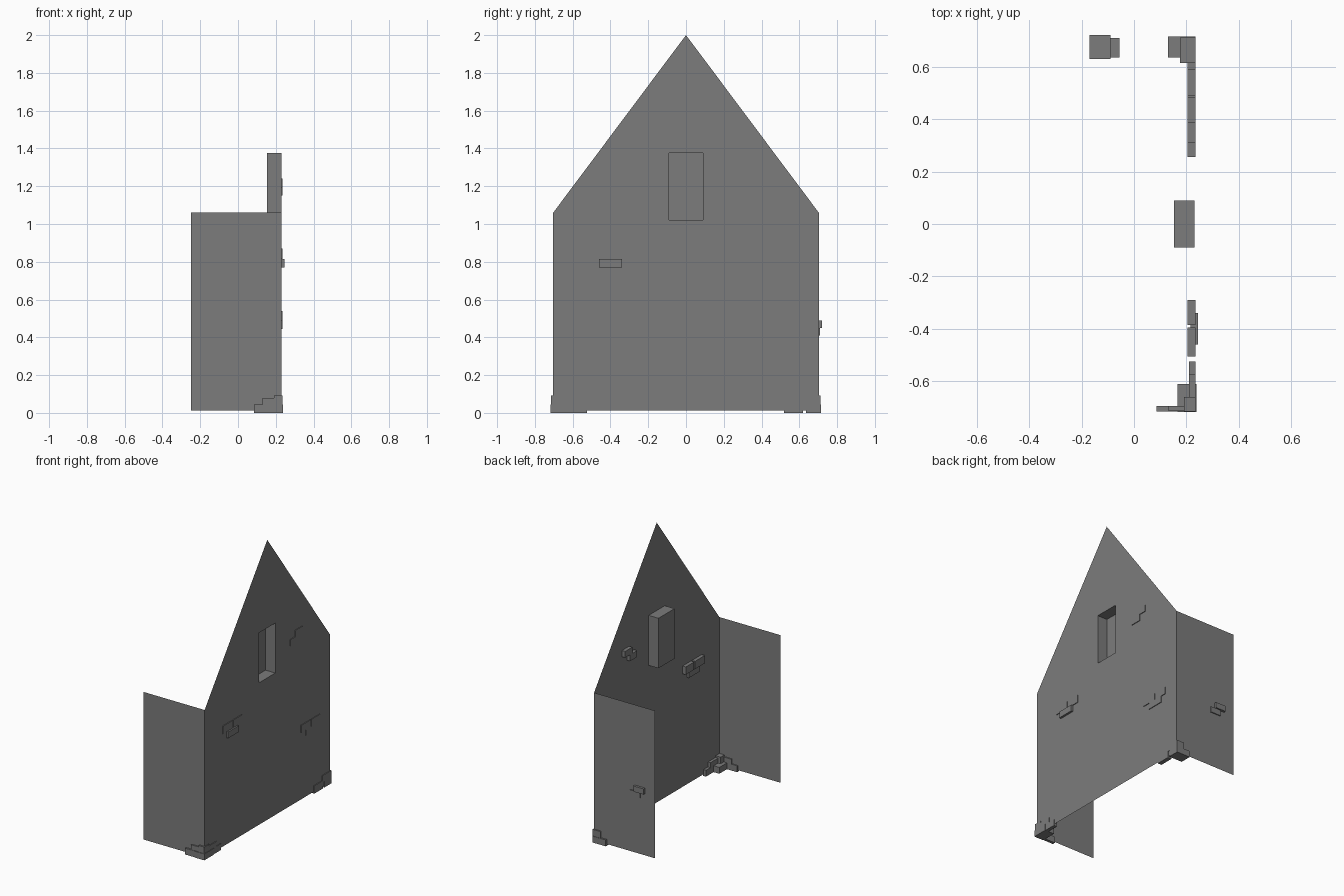
import bpy

if "Cube" in bpy.data.objects:
    bpy.data.objects.remove(bpy.data.objects["Cube"], do_unlink=True)

GREY = (0.2, 0.2, 0.2, 1)
stone = bpy.data.materials.new("stone_grey")
stone.use_nodes = True
stone.diffuse_color = GREY
stone.node_tree.nodes["Principled BSDF"].inputs["Base Color"].default_value = GREY


def add_faces(name, faces):
    """Make an object from polygons, welding the corners they share."""
    verts = list(dict.fromkeys(p for f in faces for p in f))
    mesh = bpy.data.meshes.new(name)
    mesh.from_pydata(verts, [], [[verts.index(p) for p in f] for f in faces])
    mesh.materials.append(stone)
    obj = bpy.data.objects.new(name, mesh)
    bpy.context.collection.objects.link(obj)
    return obj


def add_brick(name, xs, ys, zs):
    (a, b), (c, d), (e, f) = xs, ys, zs
    low = [(a, c, e), (b, c, e), (b, d, e), (a, d, e)]
    high = [(x, y, f) for x, y, _ in low]
    sides = [(low[i], low[(i + 1) % 4], high[(i + 1) % 4], high[i]) for i in range(4)]
    return add_faces(name, [low[::-1], high] + sides)


# Main dimensions
X, BACK, W = 0.23, -0.25, 0.703
BASE, EAVE, APEX = 0.012, 1.06, 2.0
HW, SILL, HEAD, DEEP = 0.09, 1.02, 1.375, 0.153
RAKE = APEX - (APEX - EAVE) * HW / W


def g(y, z, x=X):
    return (x, y, z)


# Gable wall, left open around the window
left = [g(HW, BASE), g(W, BASE), g(W, EAVE), g(HW, RAKE), g(HW, HEAD), g(HW, SILL)]
right = [g(-y, z) for _, y, z in left][::-1]
below = [g(-HW, BASE), g(HW, BASE), g(HW, SILL), g(-HW, SILL)]
above = [g(-HW, HEAD), g(HW, HEAD), g(HW, RAKE), g(0, APEX), g(-HW, RAKE)]
add_faces("gable_wall", [left, right, below, above])

# Blind window recess
rim = [(-HW, SILL), (HW, SILL), (HW, HEAD), (-HW, HEAD)]
reveals = []
for i in range(4):
    p, q = rim[i], rim[(i + 1) % 4]
    reveals.append([g(*p), g(*q), g(*q, DEEP), g(*p, DEEP)])
add_faces("window_recess", reveals + [[g(*p, DEEP) for p in rim]])

# Side walls
add_faces("front_wall", [[(BACK, -W, BASE), (X, -W, BASE), (X, -W, EAVE), (BACK, -W, EAVE)]])
add_faces("back_wall", [[(X, W, BASE), (BACK, W, BASE), (BACK, W, EAVE), (X, W, EAVE)]])

# Exposed bricks on the gable
FLUSH = (0.205, 0.235)
for ys, zs, xs in [
    ((-0.505, -0.395), (0.815, 0.87), FLUSH),
    ((-0.385, -0.29), (0.815, 0.87), FLUSH),
    ((-0.46, -0.34), (0.77, 0.815), (0.215, 0.245)),
    ((0.375, 0.485), (0.49, 0.54), FLUSH),
    ((0.49, 0.59), (0.49, 0.54), FLUSH),
    ((0.43, 0.55), (0.445, 0.49), FLUSH),
    ((0.31, 0.39), (1.195, 1.24), FLUSH),
    ((0.255, 0.335), (1.15, 1.195), FLUSH),
]:
    add_brick("gable_brick", xs, ys, zs)

# Exposed bricks on the back wall
add_brick("back_brick", (-0.17, -0.09), (0.63, 0.72), (0.45, 0.49))
add_brick("back_brick", (-0.135, -0.055), (0.635, 0.71), (0.41, 0.45))

# Front corner footing
LOW, HIGH = (0, 0.045), (0.045, 0.092)
add_brick("front_footing", (0.165, 0.238), (-0.718, -0.61), LOW)
add_brick("front_footing", (0.085, 0.165), (-0.715, -0.695), LOW)
add_brick("front_footing", (0.21, 0.235), (-0.61, -0.525), LOW)
add_brick("front_footing", (0.13, 0.19), (-0.712, -0.695), (0.045, 0.08))
add_brick("front_footing", (0.19, 0.235), (-0.715, -0.66), HIGH)
add_brick("front_footing", (0.21, 0.235), (-0.66, -0.575), (0.045, 0.08))

# Back corner footing
add_brick("back_footing", (0.13, 0.235), (0.635, 0.715), LOW)
add_brick("back_footing", (0.205, 0.235), (0.52, 0.62), (0, 0.055))
add_brick("back_footing", (0.175, 0.235), (0.615, 0.712), HIGH)
